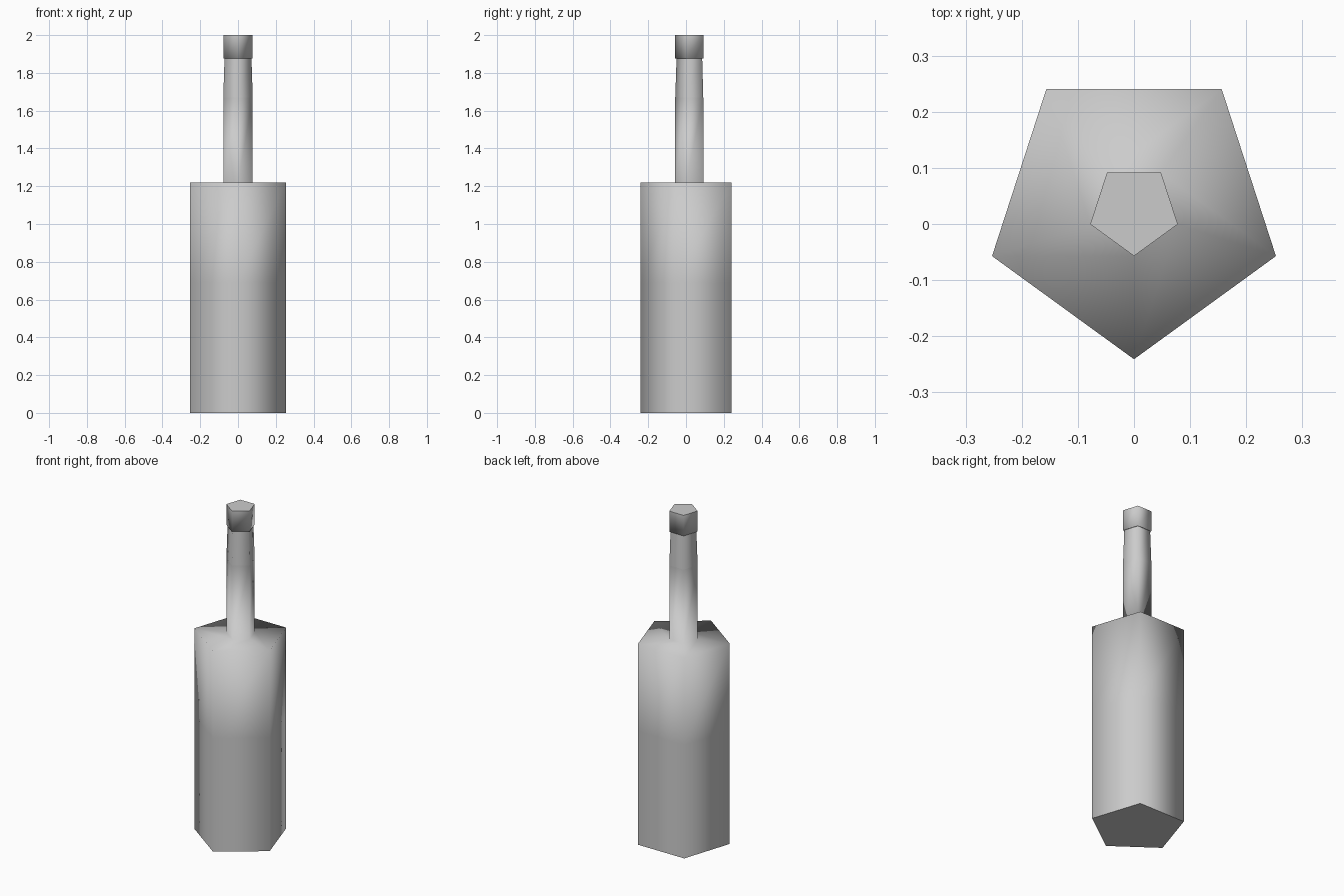
import bpy, bmesh, math

if "Cube" in bpy.data.objects:
    bpy.data.objects.remove(bpy.data.objects["Cube"])

SIDES = 5
CY = 0.025          # axis offset that centres the pentagon's bounds
BODY, NECK, WRAP = 0.266, 0.082, 0.075


def ring_part(name, profile, cap_bottom=False, cap_top=False, sharp_angle=180):
    """Sweep (radius, z) points around the axis as a five-sided shell."""
    bm = bmesh.new()
    rings = []
    for r, z in profile:
        angles = [-math.pi / 2 + 2 * math.pi * i / SIDES for i in range(SIDES)]
        rings.append([bm.verts.new((r * math.cos(a), CY + r * math.sin(a), z)) for a in angles])
    for low, high in zip(rings, rings[1:]):
        for i in range(SIDES):
            j = (i + 1) % SIDES
            bm.faces.new((low[i], low[j], high[j], high[i]))
    caps = []
    if cap_bottom:
        caps.append(bm.faces.new(rings[0][::-1]))
    if cap_top:
        caps.append(bm.faces.new(rings[-1]))
    for f in bm.faces:
        f.smooth = True
    for f in caps:
        f.smooth = False
        for e in f.edges:
            e.smooth = False
    for e in bm.edges:
        if len(e.link_faces) == 2 and e.calc_face_angle() > math.radians(sharp_angle):
            e.smooth = False
    mesh = bpy.data.meshes.new(name)
    bm.to_mesh(mesh)
    bm.free()
    obj = bpy.data.objects.new(name, mesh)
    bpy.context.collection.objects.link(obj)
    return obj


# Base band with the flat bottom
ring_part("bottle_base", [(BODY, 0.0), (BODY, 0.08)], cap_bottom=True)
# Label wrap, flush with the glass
ring_part("label", [(BODY, 0.08), (BODY, 0.69)])
# Upper body, flat shoulder and neck, shaded as one smooth surface
ring_part("bottle_body", [(BODY, 0.69), (BODY, 1.22), (NECK, 1.22), (NECK, 1.67)])
# Tapered neck wrap
ring_part("neck_wrap", [(NECK, 1.67), (WRAP, 1.875)])
# Cap with a small lip underneath
ring_part("cap", [(WRAP, 1.875), (NECK, 1.875), (NECK, 2.0)], cap_top=True, sharp_angle=80)
